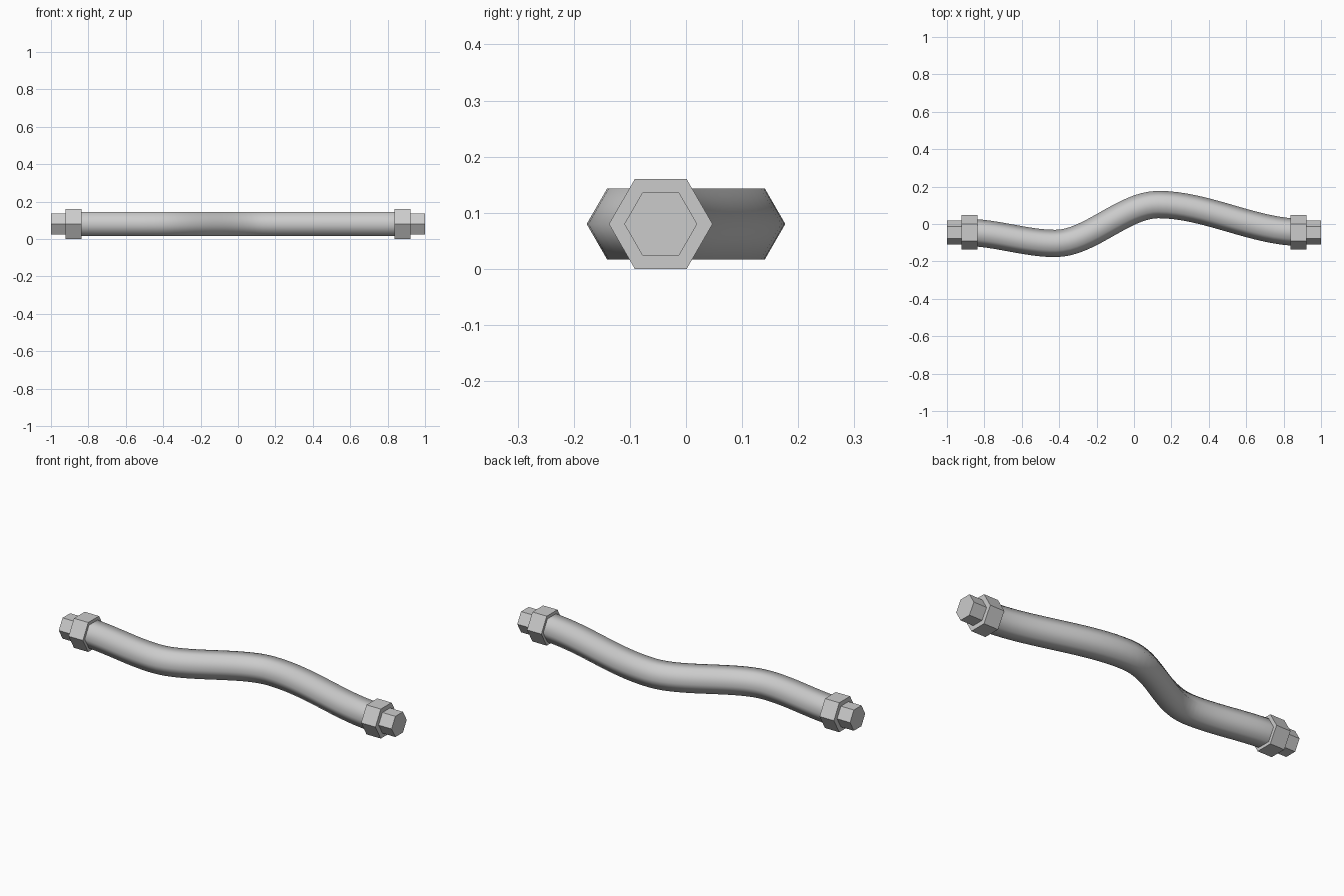
import bpy, bmesh
from math import cos, sin, pi
from mathutils import Vector

if "Cube" in bpy.data.objects:
    bpy.data.objects.remove(bpy.data.objects["Cube"])

Z, END_Y = 0.08, -0.045
# Bend points of the tube's centre line (x, y), each with a tangent along x
BENDS = [(-0.90, END_Y), (-0.42, -0.104), (0.13, 0.104), (0.90, END_Y)]


def sweep(name, stations, smooth=False):
    """Skin hexagonal rings given as (centre, horizontal side direction, radius)."""
    bm = bmesh.new()
    rings = []
    for centre, side, radius in stations:
        ring = []
        for i in range(6):
            a = i * pi / 3
            ring.append(bm.verts.new(centre + side * radius * cos(a)
                                     + Vector((0, 0, radius * sin(a)))))
        rings.append(ring)
    for a, b in zip(rings, rings[1:]):
        for i in range(6):
            j = (i + 1) % 6
            bm.faces.new((a[i], a[j], b[j], b[i])).smooth = smooth
    bm.faces.new(rings[0])
    bm.faces.new(rings[-1])
    bmesh.ops.recalc_face_normals(bm, faces=bm.faces)
    mesh = bpy.data.meshes.new(name)
    bm.to_mesh(mesh)
    bm.free()
    obj = bpy.data.objects.new(name, mesh)
    bpy.context.collection.objects.link(obj)
    return obj


# Wavy hexagonal tube, shaded smooth
stations = []
STEPS = 16
for k, ((x0, y0), (x1, y1)) in enumerate(zip(BENDS, BENDS[1:])):
    for s in range(0 if k == 0 else 1, STEPS + 1):
        t = s / STEPS
        y = y0 + (y1 - y0) * t * t * (3 - 2 * t)
        slope = (y1 - y0) * 6 * t * (1 - t) / (x1 - x0)
        side = Vector((-slope, 1, 0)).normalized()
        stations.append((Vector((x0 + (x1 - x0) * t, y, Z)), side, 0.073))
sweep("bent_tube", stations, smooth=True)


def hex_prism(name, xa, xb, radius):
    side = Vector((0, 1, 0))
    sweep(name, [(Vector((x, END_Y, Z)), side, radius) for x in (xa, xb)])


# Hexagonal nut and end stub at both ends
for label, sx in (("left", -1), ("right", 1)):
    hex_prism(label + "_nut", sx * 0.836, sx * 0.922, 0.0924)
    hex_prism(label + "_end_stub", sx * 0.91, sx * 1.0, 0.065)
